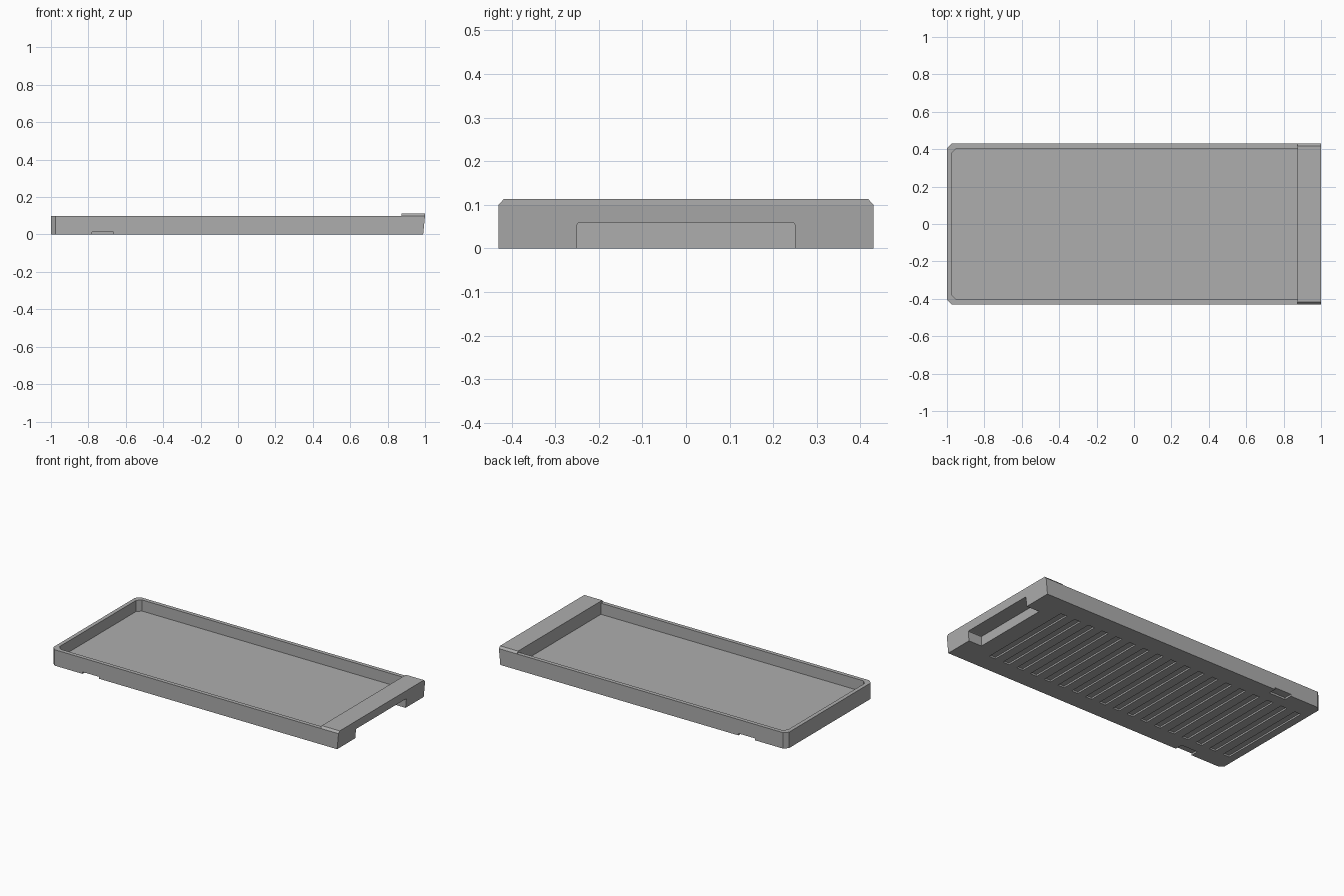
import bpy, bmesh
from mathutils import Vector

if "Cube" in bpy.data.objects:
    bpy.data.objects.remove(bpy.data.objects["Cube"])

grey = bpy.data.materials.new("plain_grey")
grey.diffuse_color = (0.42, 0.42, 0.42, 1)
grey.use_nodes = True
grey.node_tree.nodes["Principled BSDF"].inputs["Base Color"].default_value = grey.diffuse_color


def prism(bm, profile, axis, lo, hi):
    """Extrude a 2D profile along axis: 'z' takes (x, y), 'x' takes (y, z)."""
    def place(p, d):
        return (p[0], p[1], d) if axis == 'z' else (d, p[0], p[1])
    verts = [bm.verts.new(place(p, lo)) for p in profile]
    face = bm.faces.new(verts)
    offset = Vector((0, 0, hi - lo)) if axis == 'z' else Vector((hi - lo, 0, 0))
    ext = bmesh.ops.extrude_face_region(bm, geom=[face], use_keep_orig=True)
    bmesh.ops.translate(bm, vec=offset,
                        verts=[g for g in ext['geom'] if isinstance(g, bmesh.types.BMVert)])


def rect(x0, x1, y0, y1):
    return [(x0, y0), (x1, y0), (x1, y1), (x0, y1)]


def finish(bm, name):
    bmesh.ops.recalc_face_normals(bm, faces=bm.faces)
    mesh = bpy.data.meshes.new(name)
    bm.to_mesh(mesh)
    bm.free()
    mesh.materials.append(grey)
    obj = bpy.data.objects.new(name, mesh)
    bpy.context.collection.objects.link(obj)
    return obj


def cut_left_corners(x0, x1, y, c):
    return [(x0 + c, -y), (x1, -y), (x1, y), (x0 + c, y), (x0, y - c), (x0, -y + c)]


# tray body, with a slight draft on the handle end
bm = bmesh.new()
prism(bm, cut_left_corners(-1, 1, 0.43, 0.025), 'z', 0, 0.1)
for v in bm.verts:
    if v.co.x > 0.9 and v.co.z < 0.05:
        v.co.x = 0.99
tray = finish(bm, "tray_body")

# cutters: basin, finger notch, underside slots, edge notches
bm = bmesh.new()
prism(bm, cut_left_corners(-0.975, 0.875, 0.405, 0.025), 'z', 0.03, 0.2)
prism(bm, [(-0.25, -0.1), (0.25, -0.1), (0.25, 0.053), (0.248, 0.058), (0.243, 0.06),
           (-0.243, 0.06), (-0.248, 0.058), (-0.25, 0.053)], 'x', 0.9, 1.1)
for i in range(18):
    x = 0.77 - 0.1 * i
    prism(bm, rect(x - 0.022, x + 0.022, -0.31, 0.31), 'z', -0.05, 0.01)
for s in (-1, 1):
    y0, y1 = sorted((s * 0.38, s * 0.5))
    prism(bm, rect(-0.78, -0.665, y0, y1), 'z', -0.05, 0.012)
cutter = finish(bm, "tray_cutter")
cutter.hide_render = True

mod = tray.modifiers.new("cuts", 'BOOLEAN')
mod.operation, mod.solver, mod.object = 'DIFFERENCE', 'EXACT', cutter
bpy.context.view_layer.objects.active = tray
bpy.ops.object.modifier_apply(modifier=mod.name)
bpy.data.objects.remove(cutter)

# raised lip over the handle end
bm = bmesh.new()
prism(bm, [(-0.43, 0.1), (0.43, 0.1), (0.418, 0.113), (-0.418, 0.113)], 'x', 0.875, 1)
finish(bm, "handle_lip")
